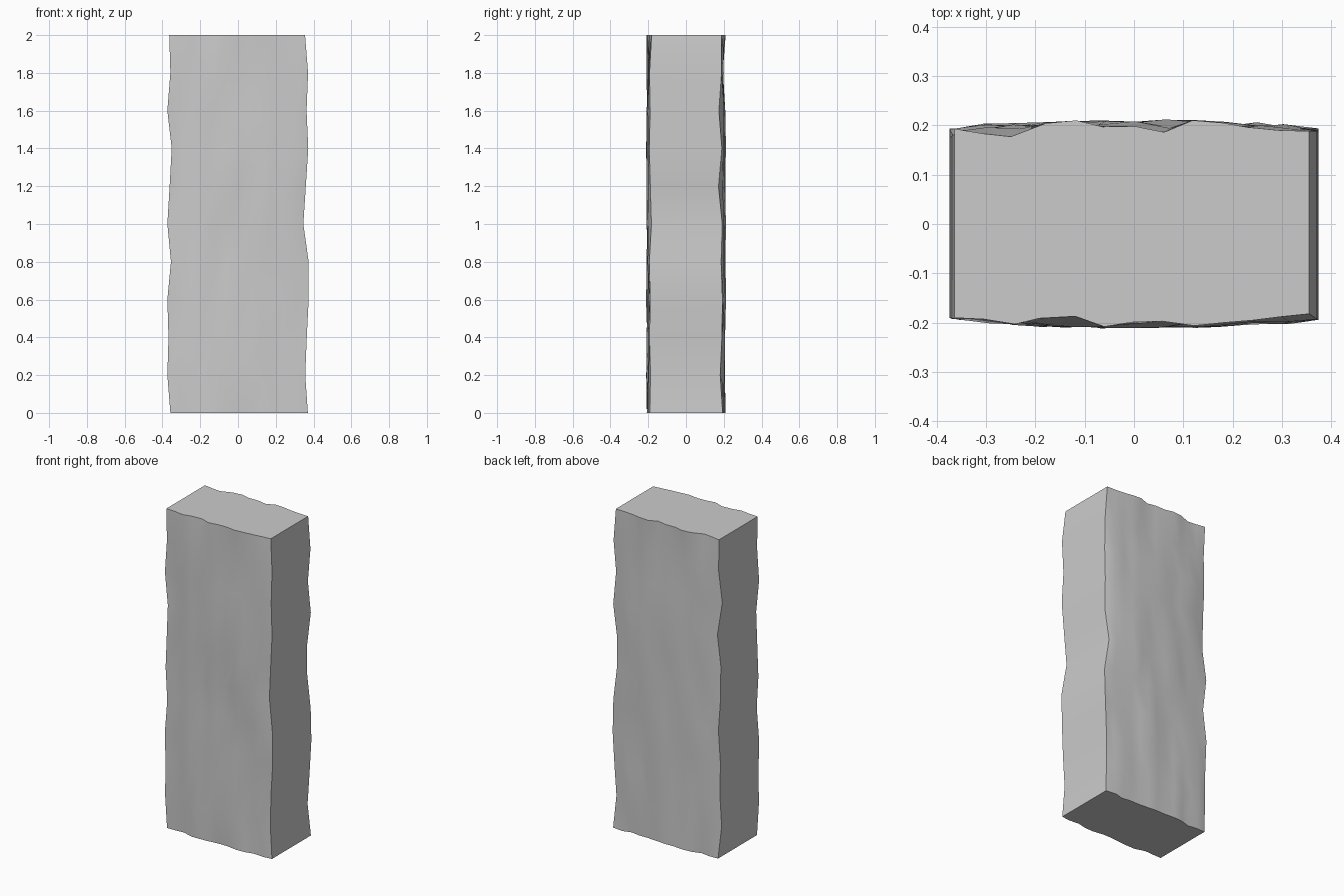
import bpy, bmesh, math, random

if "Cube" in bpy.data.objects:
    bpy.data.objects.remove(bpy.data.objects["Cube"])

random.seed(4)
NX, NZ = 12, 10

# Side outlines, bottom to top, and the top rim's front and back depths
left = [-.358, -.374, -.368, -.374, -.355, -.374, -.362, -.351, -.374, -.358, -.364]
right = [.370, .356, .364, .374, .374, .346, .359, .372, .363, .371, .355]
front_rim = [.19, .193, .203, .191, .187, .208, .199, .197, .206, .2, .195, .188, .182]
back_rim = [.193, .183, .177, .204, .21, .197, .198, .186, .21, .205, .196, .19, .188]
side_front = [.192, .188, .193, .19, .194, .183, .189, .194, .19, .193, .19]
side_back = [.194, .181, .19, .193, .186, .192, .172, .19, .174, .188, .191]

bm = bmesh.new()


def rough_panel(sign, rim, side):
    """One rough broad face, slightly bowed out; returns its vertex grid."""
    grid = []
    for k in range(NZ + 1):
        row = []
        for i in range(NX + 1):
            t = i / NX
            x = left[k] + (right[k] - left[k]) * t
            if 0 < i < NX:
                x += random.uniform(-.008, .008)
            y = .19 + .013 * math.sin(math.pi * t) + random.uniform(-.01, .01)
            if k == NZ:
                y = rim[i]
            elif i in (0, NX):
                y = side[k]
            row.append(bm.verts.new((x, sign * y, 2 * k / NZ)))
        grid.append(row)
    for k in range(NZ):
        for i in range(NX):
            bm.faces.new((grid[k][i], grid[k][i + 1], grid[k + 1][i + 1], grid[k + 1][i]))
    return grid


front = rough_panel(-1, front_rim, side_front)
back = rough_panel(1, back_rim, side_back)

# Narrow sides
for k in range(NZ):
    for i in (0, NX):
        bm.faces.new((front[k][i], back[k][i], back[k + 1][i], front[k + 1][i]))

# Flat top and bottom
for k in (0, NZ):
    bm.faces.new(front[k] + back[k][::-1])

bmesh.ops.recalc_face_normals(bm, faces=bm.faces[:])
mesh = bpy.data.meshes.new("rough_slab")
bm.to_mesh(mesh)
bm.free()
slab = bpy.data.objects.new("rough_slab", mesh)
bpy.context.collection.objects.link(slab)

# Smooth rough faces, crisp corners
bpy.context.view_layer.objects.active = slab
slab.select_set(True)
bpy.ops.object.shade_smooth_by_angle(angle=math.radians(40))
